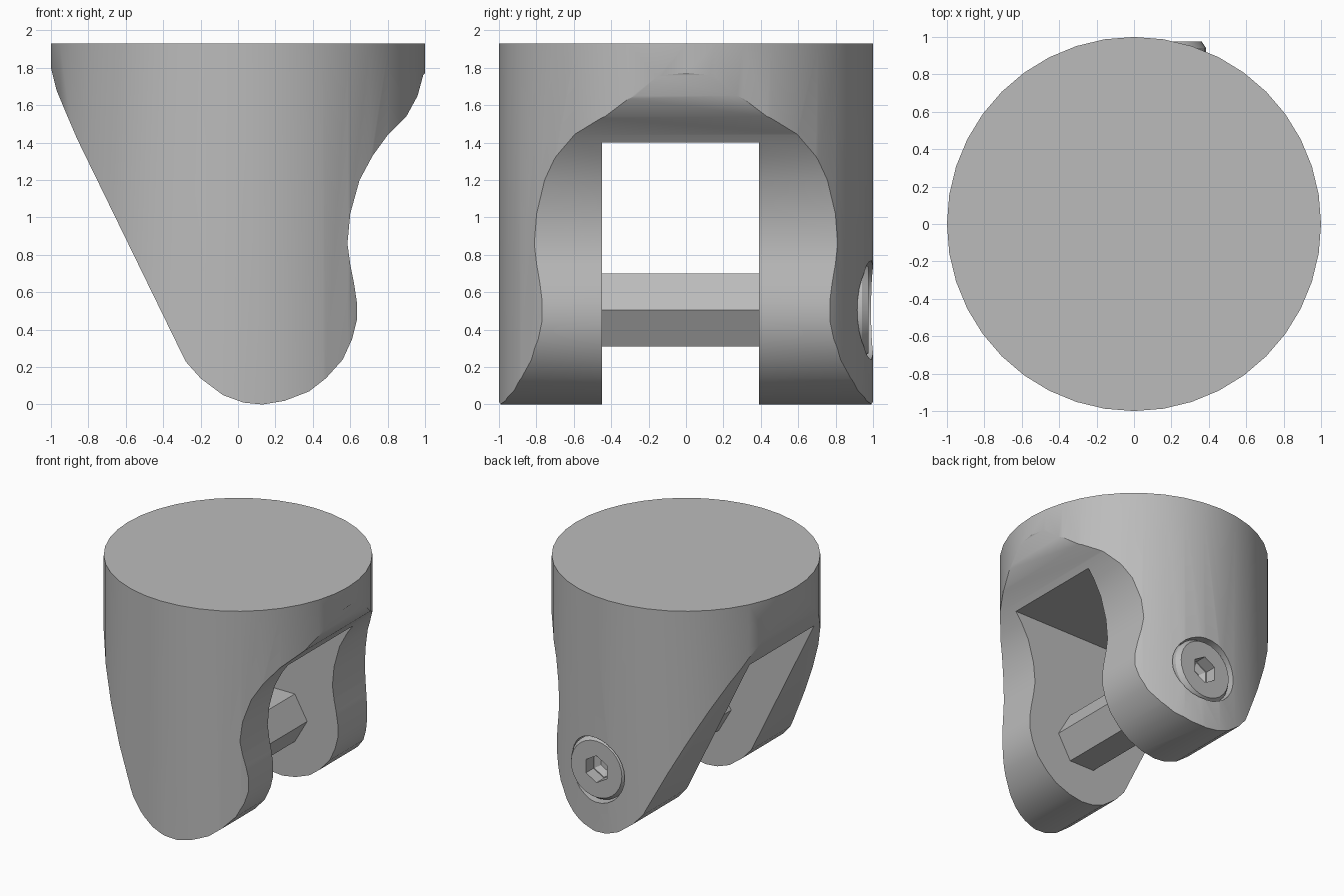
import bpy, bmesh, math
from mathutils import Matrix

if "Cube" in bpy.data.objects:
    bpy.data.objects.remove(bpy.data.objects["Cube"])

grey = bpy.data.materials.new("plain grey")
grey.use_nodes = True
COLOUR = (0.5, 0.5, 0.5, 1)
grey.diffuse_color = COLOUR
grey.node_tree.nodes["Principled BSDF"].inputs["Base Color"].default_value = COLOUR


def add_object(name, bm):
    bmesh.ops.recalc_face_normals(bm, faces=bm.faces)
    mesh = bpy.data.meshes.new(name)
    bm.to_mesh(mesh)
    bm.free()
    mesh.materials.append(grey)
    obj = bpy.data.objects.new(name, mesh)
    bpy.context.collection.objects.link(obj)
    return obj


def prism(name, outline, y0, y1):
    """Extrude an x-z outline along y."""
    bm = bmesh.new()
    face = bm.faces.new([bm.verts.new((x, y0, z)) for x, z in outline])
    new = bmesh.ops.extrude_face_region(bm, geom=[face])["geom"]
    verts = [v for v in new if isinstance(v, bmesh.types.BMVert)]
    bmesh.ops.translate(bm, verts=verts, vec=(0, y1 - y0, 0))
    return add_object(name, bm)


def cone_y(name, sides, r0, r1, y0, y1):
    """Cylinder or cone along y, centred on the bolt axis."""
    bm = bmesh.new()
    place = Matrix.Translation((BOLT_X, (y0 + y1) / 2, BOLT_Z)) @ Matrix.Rotation(-math.pi / 2, 4, 'X')
    bmesh.ops.create_cone(bm, cap_ends=True, segments=sides, radius1=r0, radius2=r1,
                          depth=y1 - y0, matrix=place)
    return add_object(name, bm)


def boolean(obj, cutter, operation='DIFFERENCE'):
    mod = obj.modifiers.new("cut", 'BOOLEAN')
    mod.object, mod.operation, mod.solver = cutter, operation, 'EXACT'
    bpy.context.view_layer.objects.active = obj
    bpy.ops.object.modifier_apply(modifier=mod.name)
    bpy.data.objects.remove(cutter)


def smooth(obj, angle=30):
    bpy.ops.object.select_all(action='DESELECT')
    obj.select_set(True)
    bpy.context.view_layer.objects.active = obj
    bpy.ops.object.shade_smooth_by_angle(angle=math.radians(angle))


BOLT_X, BOLT_Z = 0.13, 0.505
TOP = 1.93

# Round body, trimmed to the side outline
bm = bmesh.new()
bmesh.ops.create_cone(bm, cap_ends=True, segments=40, radius1=1, radius2=1, depth=TOP + 0.1,
                      matrix=Matrix.Translation((0, 0, (TOP - 0.1) / 2)))
body = add_object("forked_body", bm)

outline = [(-1.1, 2.1), (-1.1, 1.86), (-1, 1.8), (-0.97, 1.68), (-0.92, 1.56), (-0.86, 1.42),
           (-0.28, 0.23), (-0.2, 0.14), (-0.08, 0.05), (0.03, 0.01), (0.13, 0), (0.25, 0.02),
           (0.38, 0.07), (0.47, 0.14), (0.56, 0.24), (0.61, 0.35), (0.635, 0.45),
           (0.635, 0.55), (0.62, 0.65), (0.6, 0.75), (0.585, 0.86), (0.6, 1.02),
           (0.65, 1.2), (0.72, 1.33), (0.8, 1.44), (0.9, 1.54), (0.96, 1.65),
           (0.99, 1.76), (1.1, 1.9), (1.1, 2.1)]
boolean(body, prism("side_outline", outline, -1.2, 1.2), 'INTERSECT')

# Slot between the two legs
slot = [(-1.5, -0.5), (1.5, -0.5), (1.5, 1.4), (-1.5, 1.4)]
boolean(body, prism("slot_cutter", slot, -0.45, 0.39))

# Round pocket for the bolt head
boolean(body, cone_y("pocket_cutter", 28, 0.265, 0.265, 0.85, 1.2))
smooth(body)

# Six-sided pin across the slot
cone = cone_y("cross_pin", 6, 0.226, 0.226, -0.5, 0.45)
cone.data.transform(Matrix.Translation((BOLT_X, 0, BOLT_Z))
                    @ Matrix.Rotation(math.pi / 6, 4, 'Y')
                    @ Matrix.Translation((-BOLT_X, 0, -BOLT_Z)))
xs = [v.co.z for v in cone.data.vertices]
if max(xs) - BOLT_Z > 0.21:
    cone.data.transform(Matrix.Translation((BOLT_X, 0, BOLT_Z))
                        @ Matrix.Rotation(math.pi / 6, 4, 'Y')
                        @ Matrix.Translation((-BOLT_X, 0, -BOLT_Z)))

# Bolt head with a bevelled rim and a hexagonal socket ending in a point
head = cone_y("bolt_head", 28, 0.256, 0.256, 0.8, 0.94)
bm = bmesh.new()
bm.from_mesh(head.data)
cap = max(bm.faces, key=lambda f: f.calc_center_median().y)
bmesh.ops.inset_region(bm, faces=[cap], thickness=0.025, depth=0.037)
bm.to_mesh(head.data)
bm.free()
boolean(head, cone_y("socket_cutter", 6, 0.11, 0.11, 0.88, 1.1))
boolean(head, cone_y("socket_tip_cutter", 6, 0.005, 0.11, 0.82, 0.885))
smooth(head)
